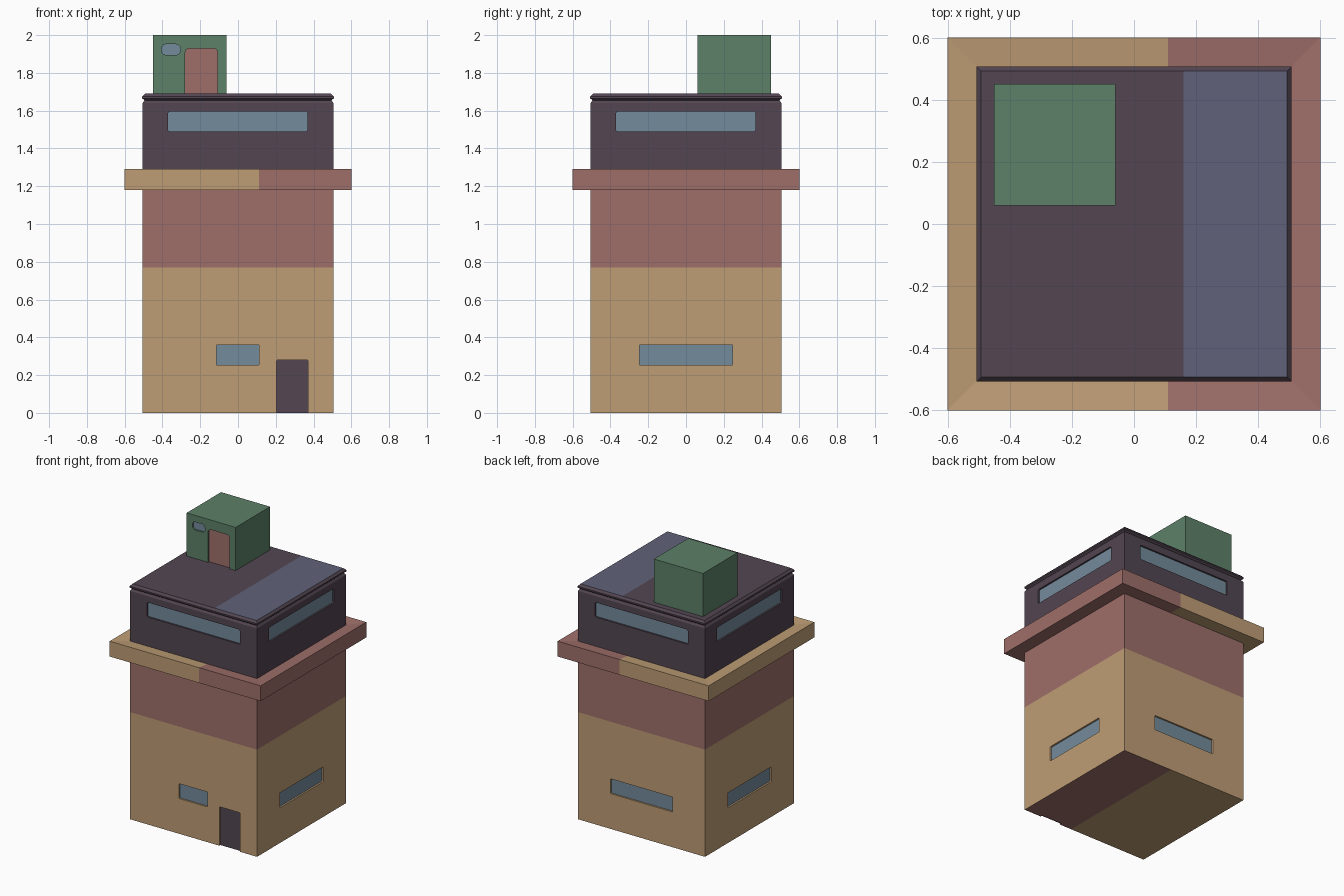
import bpy, bmesh, math
from mathutils import Matrix, Vector

if "Cube" in bpy.data.objects:
    bpy.data.objects.remove(bpy.data.objects["Cube"])


def material(name, r, g, b):
    m = bpy.data.materials.new(name)
    lin = [((c / 255 + 0.055) / 1.055) ** 2.4 for c in (r, g, b)]
    m.diffuse_color = (*lin, 1)
    m.use_nodes = True
    m.node_tree.nodes["Principled BSDF"].inputs["Base Color"].default_value = m.diffuse_color
    return m


TAN = material("sand wall", 191, 158, 118)
RED = material("brick red", 159, 111, 106)
PURPLE = material("dark purple", 83, 70, 82)
SLATE = material("slate roof", 96, 97, 121)
GLASS = material("blue glass", 116, 139, 156)
GREEN = material("green hut", 93, 129, 104)


def finish(bm, name, mats):
    bmesh.ops.recalc_face_normals(bm, faces=bm.faces)
    me = bpy.data.meshes.new(name)
    bm.to_mesh(me)
    bm.free()
    ob = bpy.data.objects.new(name, me)
    bpy.context.collection.objects.link(ob)
    for m in mats:
        me.materials.append(m)
    return ob


def stack(name, profile, mats, split=None, rule=None):
    """Square tower from (half width, z) rings; optional colour split plane and rule."""
    bm = bmesh.new()
    rings = [[bm.verts.new((sx * h, sy * h, z)) for sx, sy in ((-1, -1), (1, -1), (1, 1), (-1, 1))]
             for h, z in profile]
    bm.faces.new(rings[0])
    bm.faces.new(rings[-1])
    for a, b in zip(rings, rings[1:]):
        for i in range(4):
            j = (i + 1) % 4
            bm.faces.new((a[i], a[j], b[j], b[i]))
    bmesh.ops.recalc_face_normals(bm, faces=bm.faces)
    for co, no in split or []:
        bmesh.ops.bisect_plane(bm, geom=bm.verts[:] + bm.edges[:] + bm.faces[:],
                               plane_co=co, plane_no=no)
    bm.normal_update()
    if rule:
        for f in bm.faces:
            f.material_index = rule(f.calc_center_median(), f.normal)
    return finish(bm, name, mats)


def slab(name, u0, u1, z0, z1, face, d0, d1, angle=0, mats=(), radius=0, top_only=False):
    """Front-facing plate from depth d0 to d1 behind the wall at y=face, turned about z."""
    bm = bmesh.new()
    pts = []
    for cx, cz, start in ((u1, z0, -90), (u1, z1, 0), (u0, z1, 90), (u0, z0, 180)):
        r = 0 if (top_only and cz == z0) else radius
        ox = cx + (r if cx == u0 else -r)
        oz = cz + (r if cz == z0 else -r)
        for k in range(5 if r else 1):
            t = math.radians(start + k * 22.5)
            pts.append((ox + r * math.cos(t), oz + r * math.sin(t)))
    front = bm.faces.new([bm.verts.new((x, face + d0, z)) for x, z in pts])
    ext = bmesh.ops.extrude_face_region(bm, geom=[front])
    verts = [g for g in ext["geom"] if isinstance(g, bmesh.types.BMVert)]
    bmesh.ops.translate(bm, verts=verts, vec=Vector((0, d1 - d0, 0)))
    if not any(front in e.link_faces and len(e.link_faces) > 1 for e in front.edges):
        bm.faces.new([v for v in front.verts])
    bmesh.ops.transform(bm, matrix=Matrix.Rotation(math.radians(angle), 4, 'Z'), verts=bm.verts)
    return finish(bm, name, mats)


def opening(wall, name, u0, u1, z0, z1, mat, face=-0.505, angle=0, radius=0.0, top_only=False):
    """Cut a shallow recess and set a thin panel at its back."""
    cut = slab("cutter", u0, u1, z0 - (0.02 if z0 == 0 else 0), z1, face, -0.05, 0.02,
               angle, (), radius, top_only)
    mod = wall.modifiers.new("recess", 'BOOLEAN')
    mod.object, mod.operation, mod.solver = cut, 'DIFFERENCE', 'EXACT'
    bpy.context.view_layer.objects.active = wall
    bpy.ops.object.modifier_apply(modifier=mod.name)
    bpy.data.objects.remove(cut)
    slab(name, u0, u1, z0, z1, face, 0.012, 0.0205, angle, (mat,), radius, top_only)


# Main tower: sand below, red above, underside split
walls = stack("lower_walls", [(0.505, 0), (0.505, 1.2)], (TAN, RED),
              [((0, 0, 0.77), (0, 0, 1))],
              lambda c, n: int(c.z > 0.77))
bm = bmesh.new()
bm.from_mesh(walls.data)
base = [f for f in bm.faces if f.normal.z < -0.9]
geom = base + list({e for f in base for e in f.edges}) + list({v for f in base for v in f.verts})
bmesh.ops.bisect_plane(bm, geom=geom, plane_co=(0.11, 0, 0), plane_no=(1, 0, 0))
for f in bm.faces:
    if f.normal.z < -0.9 and f.calc_center_median().x > 0.11:
        f.material_index = 1
bm.to_mesh(walls.data)
bm.free()

# Ledge, half sand and half red
stack("ledge", [(0.5, 1.18), (0.6, 1.18), (0.6, 1.29), (0.5, 1.28)], (TAN, RED),
      [((0.11, 0, 0), (1, 0, 0))], lambda c, n: int(c.x > 0.11))

# Upper storey with grooved cornice and slate roof strip
upper = stack("upper_storey", [(0.505, 1.27), (0.505, 1.64), (0.495, 1.655), (0.507, 1.665),
                               (0.507, 1.675), (0.493, 1.69)], (PURPLE, SLATE),
              [((0.16, 0, 0), (1, 0, 0))],
              lambda c, n: int(n.z > 0.9 and c.x > 0.16))

# Rooftop hut
hut = stack("roof_hut", [(0.195, 1.68), (0.195, 2.0)], (GREEN,))
hut.data.transform(Matrix.Translation((-0.255, 0.255, 0)))

# Windows on all four sides
for side, angle in (("front", 0), ("right", 90), ("back", 180), ("left", 270)):
    lo, hi = (-0.115, 0.112) if side == "front" else (-0.247, 0.247)
    opening(walls, side + "_lower_window", lo, hi, 0.253, 0.36, GLASS, angle=angle, radius=0.006)
    opening(upper, side + "_upper_window", -0.37, 0.368, 1.49, 1.595, GLASS, angle=angle, radius=0.01)

# Doors and hut window
opening(walls, "front_door", 0.205, 0.37, 0, 0.28, PURPLE, radius=0.006, top_only=True)
opening(hut, "hut_door", -0.28, -0.108, 1.69, 1.93, RED, face=0.06, radius=0.022, top_only=True)
opening(hut, "hut_window", -0.405, -0.305, 1.895, 1.952, GLASS, face=0.06, radius=0.024)
